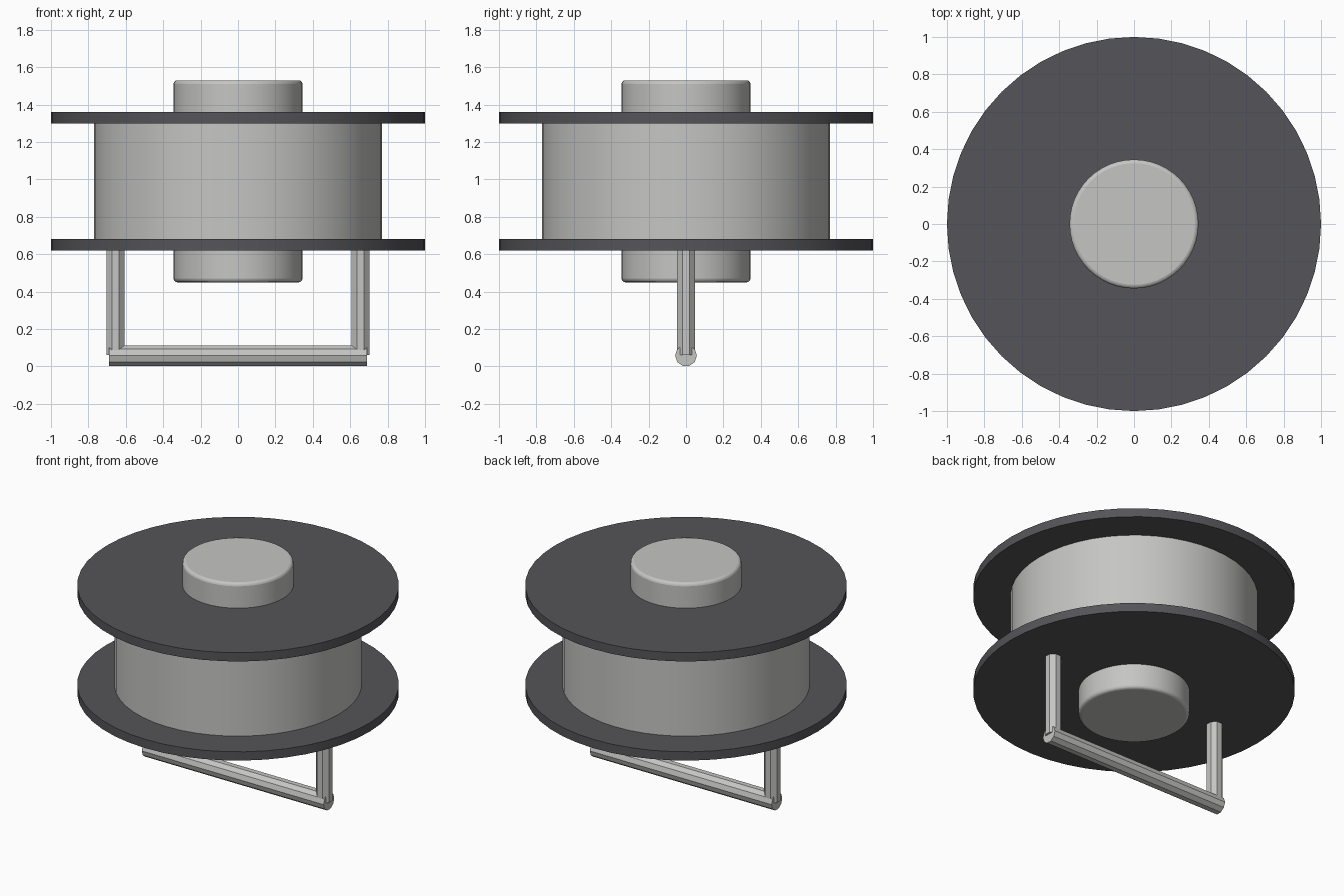
import bpy
from math import pi, radians

cube = bpy.data.objects.get("Cube")
if cube:
    bpy.data.objects.remove(cube, do_unlink=True)


def make_material(name, color):
    mat = bpy.data.materials.new(name)
    mat.use_nodes = True
    mat.diffuse_color = color
    mat.node_tree.nodes["Principled BSDF"].inputs["Base Color"].default_value = color
    return mat


light_metal = make_material("light grey metal", (0.56, 0.56, 0.55, 1))
dark_metal = make_material("dark grey metal", (0.09, 0.09, 0.10, 1))


def cylinder(name, radius, length, center, mat, sides, rotation=(0, 0, 0), bevel=0):
    bpy.ops.mesh.primitive_cylinder_add(vertices=sides, radius=radius, depth=length,
                                        location=center, rotation=rotation)
    obj = bpy.context.object
    obj.name = name
    obj.data.materials.append(mat)
    if bevel:
        mod = obj.modifiers.new("rounded rim", 'BEVEL')
        mod.width = bevel
        mod.segments = 3
        mod.limit_method = 'ANGLE'
        mod.angle_limit = radians(60)
    bpy.ops.object.shade_smooth_by_angle(angle=radians(30))
    return obj


# Spool body: drum between two flanges, with a hub through the middle
cylinder("drum", 0.77, 0.66, (0, 0, 0.99), light_metal, 48)
cylinder("hub", 0.345, 1.08, (0, 0, 0.99), light_metal, 48, bevel=0.02)
for name, z in (("lower_flange", 0.65), ("upper_flange", 1.33)):
    cylinder(name, 1.0, 0.06, (0, 0, z), dark_metal, 48)

# Handle below: two posts joined by a crossbar
for name, x in (("left_post", 0.655), ("right_post", -0.655)):
    cylinder(name, 0.052, 0.58, (x, 0, 0.35), light_metal, 8, (0, 0, pi / 8))
cylinder("crossbar", 0.058, 1.38, (0, 0, 0.058), light_metal, 10, (0, pi / 2, 0))
